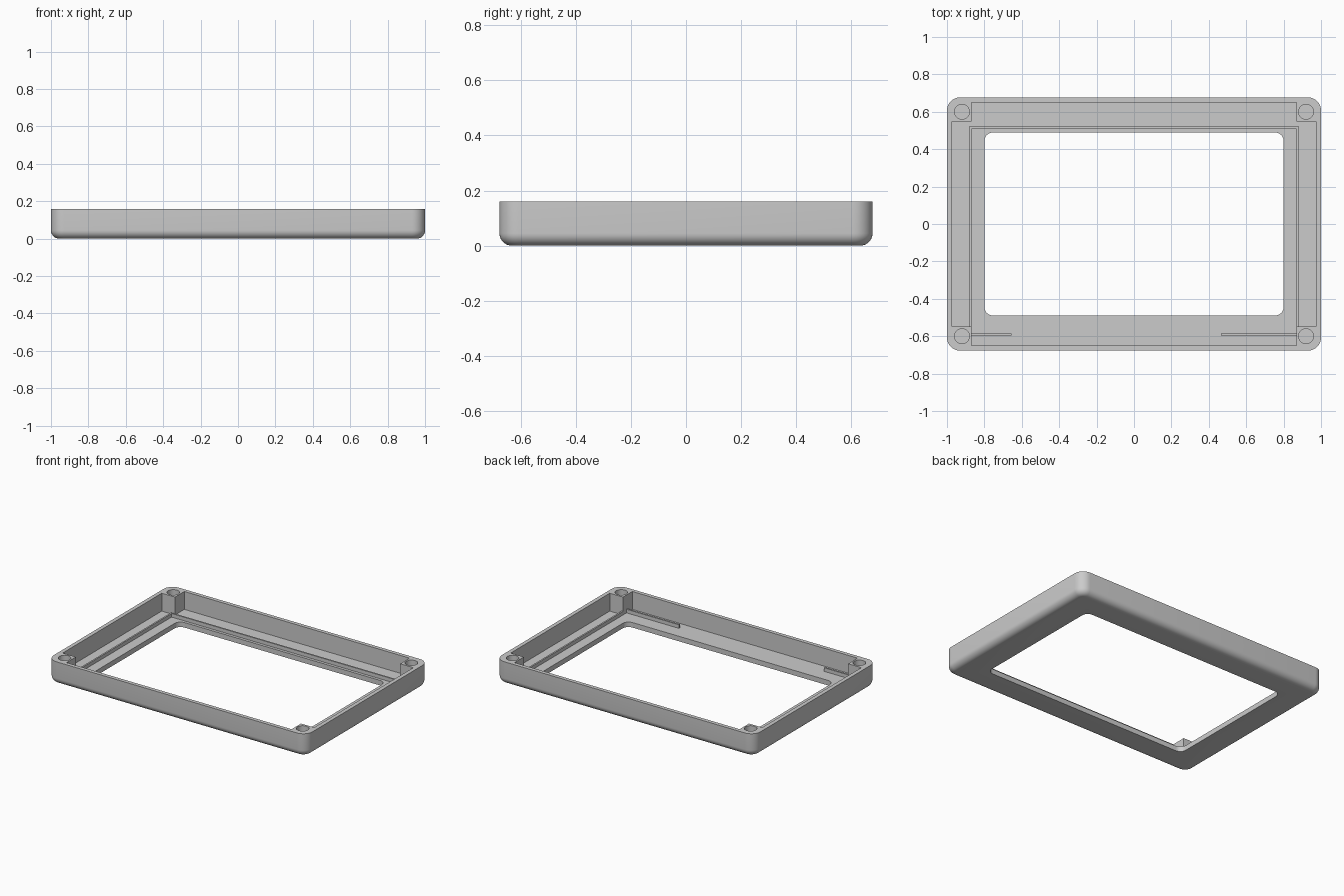
import bpy, bmesh
from math import sin, cos, pi, radians

if "Cube" in bpy.data.objects:
    bpy.data.objects.remove(bpy.data.objects["Cube"])

HX, HY, TOP = 1.0, 0.677, 0.16      # outer half sizes and height
FLOOR, RIB_TOP = 0.035, 0.06
CORNER, FILLET = 0.07, 0.045

grey = bpy.data.materials.new("plain grey")
grey.use_nodes = True
grey.diffuse_color = (0.6, 0.6, 0.6, 1)
grey.node_tree.nodes["Principled BSDF"].inputs["Base Color"].default_value = (0.6, 0.6, 0.6, 1)


def rounded(hx, hy, r, steps=8):
    """Outline of a rounded rectangle, counter-clockwise."""
    pts = []
    for q, (sx, sy) in enumerate([(1, 1), (-1, 1), (-1, -1), (1, -1)]):
        for i in range(steps + 1):
            a = (q + i / steps) * pi / 2
            pts.append((sx * (hx - r) + r * cos(a), sy * (hy - r) + r * sin(a)))
    return pts


def loft(name, rings):
    """Solid through a stack of (outline, z) rings."""
    bm = bmesh.new()
    loops = [[bm.verts.new((x, y, z)) for x, y in pts] for pts, z in rings]
    for lo, hi in zip(loops, loops[1:]):
        for i in range(len(lo)):
            j = (i + 1) % len(lo)
            bm.faces.new((lo[i], lo[j], hi[j], hi[i]))
    bm.faces.new(loops[0][::-1])
    bm.faces.new(loops[-1])
    mesh = bpy.data.meshes.new(name)
    bm.to_mesh(mesh)
    bm.free()
    mesh.materials.append(grey)
    ob = bpy.data.objects.new(name, mesh)
    bpy.context.collection.objects.link(ob)
    return ob


def prism(name, pts, z0, z1):
    return loft(name, [(pts, z0), (pts, z1)])


def box(name, x0, x1, y0, y1, z0, z1):
    return prism(name, [(x0, y0), (x1, y0), (x1, y1), (x0, y1)], z0, z1)


def activate(ob):
    bpy.ops.object.select_all(action='DESELECT')
    ob.select_set(True)
    bpy.context.view_layer.objects.active = ob


def cut(ob, cutter):
    cutter.hide_render = True
    mod = ob.modifiers.new("cut", 'BOOLEAN')
    mod.operation, mod.solver, mod.object = 'DIFFERENCE', 'EXACT', cutter
    activate(ob)
    bpy.ops.object.modifier_apply(modifier=mod.name)
    bpy.data.objects.remove(cutter)


# Outer shell with rounded corners and a filleted lower edge
rings = []
for i in range(9):
    a = i / 8 * pi / 2
    inset = FILLET * (1 - sin(a))
    rings.append((rounded(HX - inset, HY - inset, CORNER - inset), FILLET * (1 - cos(a))))
rings.append((rounded(HX, HY, CORNER), TOP))
bezel = loft("bezel_frame", rings)

# Hollow that leaves a square post in each corner
ax, ay, bx, by = 0.87, 0.65, 0.972, 0.547
hollow = [(ax, by), (ax, ay), (-ax, ay), (-ax, by), (-bx, by), (-bx, -by),
          (-ax, -by), (-ax, -ay), (ax, -ay), (ax, -by), (bx, -by), (bx, by)]
cut(bezel, prism("hollow_cutter", hollow, FLOOR, 0.3))

# Window opening
cut(bezel, prism("window_cutter", rounded(0.8, 0.489, 0.045), -0.1, 0.3))

# Blind screw holes in the posts
for sx in (-1, 1):
    for sy in (-1, 1):
        hole = [(sx * 0.92 + 0.04 * cos(k * pi / 16), sy * 0.6 + 0.04 * sin(k * pi / 16))
                for k in range(32)]
        cut(bezel, prism("hole_cutter", hole, 0.045, 0.3))

activate(bezel)
bpy.ops.object.shade_smooth_by_angle(angle=radians(30))

# Thin locating ribs on the floor
base = FLOOR - 0.005
box("left_rib", 0.87, 0.881, -by, 0.52, base, RIB_TOP)
box("right_rib", -0.881, -0.87, -by, 0.52, base, RIB_TOP)
box("back_rib", -0.87, 0.87, 0.509, 0.52, base, RIB_TOP)
box("front_rib_left", 0.465, 0.87, -0.597, -0.586, base, RIB_TOP)
box("front_rib_right", -0.87, -0.655, -0.597, -0.586, base, RIB_TOP)
